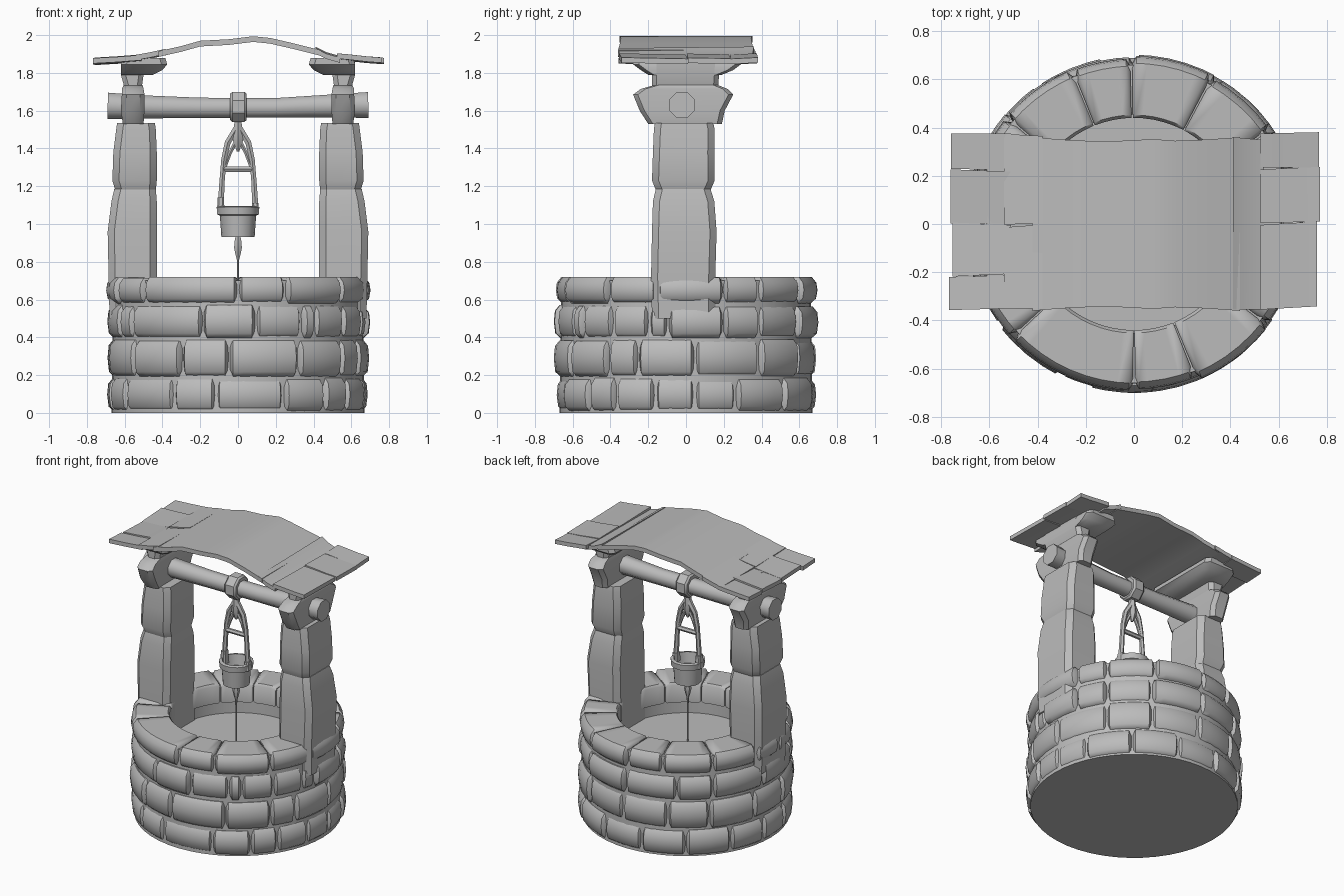
import bpy, bmesh, math, random
from mathutils import Vector

random.seed(4)
stone_grey = bpy.data.materials.new("stone grey")
stone_grey.diffuse_color = (0.5, 0.5, 0.5, 1)
YC = -0.02  # depth of the beam and the bucket


def loft(bm, rings):
    """Closed solid skinned through equal-length rings of points."""
    vs = [[bm.verts.new(p) for p in r] for r in rings]
    n = len(vs[0])
    for a, b in zip(vs, vs[1:]):
        for i in range(n):
            j = (i + 1) % n
            bm.faces.new((a[i], a[j], b[j], b[i]))
    bm.faces.new(vs[0][::-1])
    bm.faces.new(vs[-1])


def finish(name, bm, angle=40):
    bmesh.ops.recalc_face_normals(bm, faces=bm.faces[:])
    me = bpy.data.meshes.new(name)
    bm.to_mesh(me)
    bm.free()
    me.materials.append(stone_grey)
    me.shade_smooth()
    me.set_sharp_from_angle(angle=math.radians(angle))
    ob = bpy.data.objects.new(name, me)
    bpy.context.collection.objects.link(ob)
    return ob


def lathe(bm, profile, sides, cy=0.0):
    loft(bm, [[(r * math.cos(2 * math.pi * i / sides), cy + r * math.sin(2 * math.pi * i / sides), z)
               for i in range(sides)] for r, z in profile])


def tube(bm, path, radii, sides=6):
    """Round bar along a path of (x, z) points at the depth of the beam."""
    rings = []
    for k, (x, z) in enumerate(path):
        p, q = path[max(k - 1, 0)], path[min(k + 1, len(path) - 1)]
        t = Vector((q[0] - p[0], q[1] - p[1])).normalized()
        ring = []
        for i in range(sides):
            a = 2 * math.pi * (i + 0.5) / sides
            u, v = radii[k] * math.cos(a), radii[k] * math.sin(a)
            ring.append((x - t.y * u, YC + v, z + t.x * u))
        rings.append(ring)
    loft(bm, rings)


def chunk(bm, levels, c=0.035):
    """Stone block with chamfered corners; levels are (z, x0, x1, y0, y1)."""
    rings = []
    for z, x0, x1, y0, y1 in levels:
        x0, x1 = min(x0, x1), max(x0, x1)
        rings.append([(x0 + c, y0, z), (x1 - c, y0, z), (x1, y0 + c, z), (x1, y1 - c, z),
                      (x1 - c, y1, z), (x0 + c, y1, z), (x0, y1 - c, z), (x0, y0 + c, z)])
    loft(bm, rings)


# Mortar core with the closed base and the surface inside the shaft
bm = bmesh.new()
lathe(bm, [(0.67, 0.0), (0.67, 0.03), (0.66, 0.70), (0.452, 0.70), (0.452, 0.5)], 48)
finish("well_core", bm)

# Four courses of bulging stones; joints in degrees from the front, counter-clockwise
courses = [
    (0.008, 0.187, 0.50, [-60, -30, -10, 21, 42, 57, 76, 94, 113, 139, 165, 190, 215, 240, 262, 282]),
    (0.192, 0.390, 0.50, [-53, -26, -4, 28, 53, 68, 94, 125, 150, 178, 205, 228, 255, 280]),
    (0.396, 0.572, 0.50, [-66, -55, -16, 8, 30, 37, 55, 73, 82, 107, 125, 150, 180, 210, 230, 262]),
    (0.580, 0.720, 0.44, [-68, -47, 0, 22, 53, 77, 107, 125, 152, 181, 202, 230, 257, 275]),
]
for row, (z0, z1, inner, joints) in enumerate(courses):
    bm = bmesh.new()
    for a0, a1 in zip(joints, joints[1:] + [joints[0] + 360]):
        outer = 0.694 + random.uniform(-0.01, 0.008)
        drop = random.uniform(0, 0.012)
        n = max(3, round((a1 - a0) / 6))
        # angles with a rounded shoulder beside each joint
        angles = [a0 + 0.35, a0 + 1.8] + [a0 + (a1 - a0) * k / n for k in range(1, n)] + [a1 - 1.8, a1 - 0.35]
        rings = []
        for k, a in enumerate(angles):
            end = k in (0, len(angles) - 1)
            r = outer - (0.028 if end else 0)
            b = z0 + (0.012 if end and row else 0)
            t = z1 - (0.01 if end else 0) - drop * (0.4 if row == 3 else 1)
            s, c = math.sin(math.radians(a)), -math.cos(math.radians(a))
            sec = [(inner, b), (r - 0.035, b), (r - 0.008, b + 0.025), (r, (b + t) / 2),
                   (r - 0.006, t - 0.03), (r - 0.03, t), (inner + 0.012, t), (inner, t - 0.015)]
            rings.append([(q * s, q * c, z) for q, z in sec])
        loft(bm, rings)
    finish("stone_course_%d" % (row + 1), bm, 45)

for side, m in (("left", -1), ("right", 1)):
    # Pillar of two stacked stones
    bm = bmesh.new()
    chunk(bm, [(0.50, m * 0.425, m * 0.68, -0.18, 0.155), (0.72, m * 0.43, m * 0.685, -0.185, 0.155),
               (0.96, m * 0.43, m * 0.69, -0.18, 0.162), (1.12, m * 0.43, m * 0.67, -0.175, 0.15),
               (1.185, m * 0.435, m * 0.655, -0.16, 0.13)])
    chunk(bm, [(1.18, m * 0.435, m * 0.65, -0.16, 0.13), (1.23, m * 0.43, m * 0.665, -0.18, 0.152),
               (1.38, m * 0.43, m * 0.66, -0.175, 0.15), (1.50, m * 0.435, m * 0.645, -0.17, 0.152),
               (1.535, m * 0.44, m * 0.64, -0.165, 0.145)])
    finish(side + "_pillar", bm)
    # Flared head stone holding the beam
    bm = bmesh.new()
    chunk(bm, [(1.53, m * 0.50, m * 0.61, -0.20, 0.19), (1.60, m * 0.495, m * 0.62, -0.245, 0.205),
               (1.685, m * 0.495, m * 0.615, -0.28, 0.25), (1.715, m * 0.50, m * 0.615, -0.24, 0.22),
               (1.735, m * 0.505, m * 0.605, -0.17, 0.17)], 0.025)
    # Neck between head stone and roof
    chunk(bm, [(1.72, m * 0.51, m * 0.60, -0.18, 0.17), (1.79, m * 0.50, m * 0.62, -0.18, 0.175),
               (1.875, m * 0.50, m * 0.62, -0.18, 0.18)], 0.025)
    finish(side + "_head_stone", bm)
    # Bracket spreading under the roof
    bm = bmesh.new()
    chunk(bm, [(1.79, m * 0.45, m * 0.62, -0.20, 0.19), (1.815, m * 0.40, m * 0.62, -0.24, 0.25),
               (1.845, m * 0.375, m * 0.62, -0.28, 0.29), (1.88, m * 0.385, m * 0.61, -0.28, 0.29)], 0.03)
    finish(side + "_bracket", bm)

# Wooden beam with thicker ends
bm = bmesh.new()
tube(bm, [(-0.69, 1.625), (-0.5, 1.62), (-0.2, 1.615), (0.2, 1.615), (0.5, 1.625), (0.69, 1.63)],
     [0.076, 0.066, 0.058, 0.056, 0.066, 0.074], 8)
finish("beam", bm, 50)

# Collar around the beam
bm = bmesh.new()
tube(bm, [(-0.042, 1.62), (-0.03, 1.62), (0.034, 1.62), (0.046, 1.62)], [0.075, 0.086, 0.086, 0.075], 8)
finish("beam_collar", bm)

# Hanger: two side bars, inner braces and cross bars
bm = bmesh.new()
tube(bm, [(0.0, 1.55), (0.0, 1.50), (0.0, 1.44), (0.0, 1.385)], [0.02, 0.027, 0.03, 0.008])
for m in (-1, 1):
    tube(bm, [(m * 0.092, 1.08), (m * 0.085, 1.22), (m * 0.075, 1.34), (m * 0.055, 1.43), (m * 0.008, 1.505)],
         [0.019, 0.016, 0.016, 0.018, 0.02])
    tube(bm, [(m * 0.07, 1.30), (m * 0.045, 1.37), (m * 0.01, 1.44)], [0.01, 0.011, 0.012])
tube(bm, [(-0.075, 1.29), (0.075, 1.29)], [0.016, 0.016])
finish("bucket_hanger", bm)

# Bucket with a rim, lugs and a hollow inside
bm = bmesh.new()
lathe(bm, [(0.088, 0.93), (0.096, 1.045), (0.11, 1.05), (0.113, 1.09), (0.092, 1.095), (0.08, 1.02)], 14, YC)
for m in (-1, 1):
    top = 1.14 if m < 0 else 1.11
    chunk(bm, [(1.05, m * 0.07, m * 0.112, YC - 0.03, YC + 0.03),
               (top, m * 0.075, m * 0.108, YC - 0.025, YC + 0.025)], 0.008)
finish("bucket", bm)

# Knot and rope running down into the well
bm = bmesh.new()
tube(bm, [(0, 0.94), (0, 0.92), (0, 0.875), (0, 0.84), (0, 0.81), (0, 0.70), (0, 0.49)],
     [0.012, 0.019, 0.024, 0.016, 0.007, 0.005, 0.004])
finish("rope", bm)


def plank(bm, pts, y0, y1, thick=0.028):
    """Roof board bent along (x, top z) points, slightly uneven."""
    tilt = random.uniform(-0.006, 0.006)
    e0, e1 = random.uniform(-0.006, 0.006), random.uniform(-0.006, 0.006)
    loft(bm, [[(x, y0 + e0 * k, z - tilt), (x, y1 + e1 * k, z + tilt),
               (x, y1 + e1 * k, z + tilt - thick), (x, y0 + e0 * k, z - tilt - thick)]
              for k, (x, z) in enumerate(pts)])


# Ridge boards
bm = bmesh.new()
ridge = [(-0.42, 1.915), (-0.3, 1.942), (-0.2, 1.97), (-0.05, 1.978), (0.08, 1.994), (0.17, 1.985),
         (0.3, 1.955), (0.44, 1.92)]
wave = [0.36, 0.35, 0.345, 0.345, 0.352, 0.345, 0.35, 0.36]
loft(bm, [[(x, -w, z), (x, w, z), (x, w, z - 0.03), (x, -w, z - 0.03)] for (x, z), w in zip(ridge, wave)])
finish("roof_ridge", bm, 25)

# Sloping boards in overlapping layers, split across the depth
bm = bmesh.new()
for y0, y1 in ((-0.35, -0.003), (0.003, 0.365)):
    plank(bm, [(-0.38, 1.925), (-0.47, 1.905), (-0.54, 1.893)], y0, y1)
plank(bm, [(0.41, 1.935), (0.47, 1.905), (0.54, 1.885)], -0.355, 0.36)
finish("roof_middle_boards", bm, 25)

bm = bmesh.new()
for y0, y1 in ((-0.35, -0.213), (-0.207, -0.004), (0.004, 0.217), (0.223, 0.375)):
    plank(bm, [(-0.51, 1.892), (-0.64, 1.882), (-0.765 + random.uniform(-0.008, 0.015), 1.875)], y0, y1)
for y0, y1 in ((-0.355, -0.004), (0.004, 0.226), (0.234, 0.375)):
    plank(bm, [(0.525, 1.900), (0.6, 1.893), (0.68, 1.884), (0.765 + random.uniform(-0.008, 0.008), 1.878)], y0, y1)
finish("roof_eave_boards", bm, 25)
